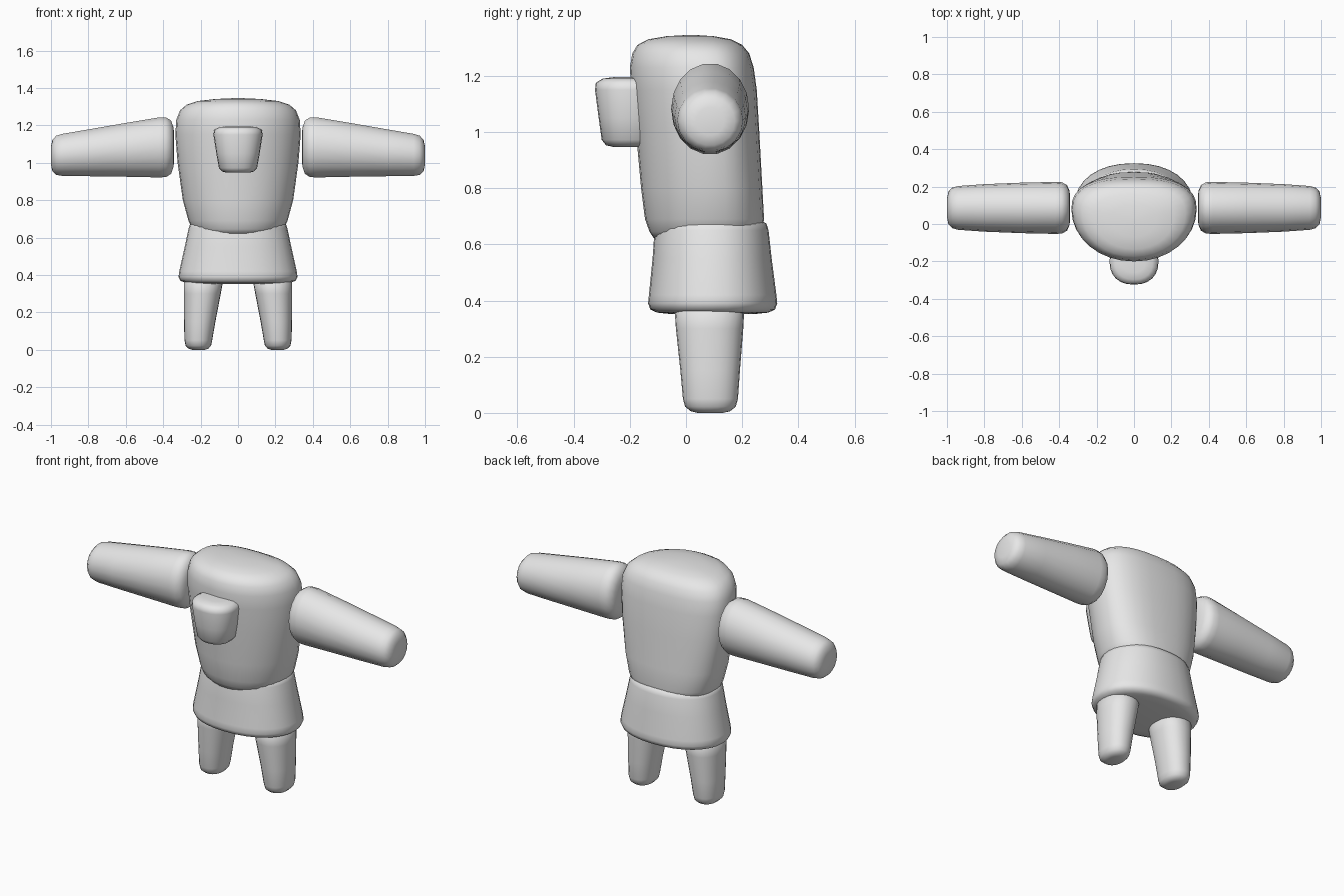
import bpy, bmesh, math

grey = bpy.data.materials.new("plain_grey")
grey.diffuse_color = (0.8, 0.8, 0.8, 1)


def spow(v, p):
    return math.copysign(abs(v) ** p, v)


def loft(name, rings, sides=32, axis="z", power=2.0, back_power=None, flip=1):
    """Skin closed rings: (height, centre u, centre v, radius u, radius v-, radius v+)."""
    bm = bmesh.new()
    loops = []
    for h, cu, cv, ru, rn, rp in rings:
        loop = []
        for i in range(sides):
            a = 2 * math.pi * i / sides
            c, s = math.cos(a), math.sin(a)
            n = back_power if back_power and s > 0 else power
            u = cu + ru * spow(c, 2 / n)
            v = cv + (rp if s > 0 else rn) * spow(s, 2 / n)
            co = (u * flip, v, h) if axis == "z" else (h * flip, u, v)
            loop.append(bm.verts.new(co))
        loops.append(loop)
    for lo, hi in zip(loops, loops[1:]):
        for i in range(sides):
            j = (i + 1) % sides
            bm.faces.new((lo[i], lo[j], hi[j], hi[i]))
    bm.faces.new(loops[0][::-1])
    bm.faces.new(loops[-1])
    bmesh.ops.recalc_face_normals(bm, faces=bm.faces)
    mesh = bpy.data.meshes.new(name)
    bm.to_mesh(mesh)
    bm.free()
    mesh.materials.append(grey)
    for p in mesh.polygons:
        p.use_smooth = True
    obj = bpy.data.objects.new(name, mesh)
    bpy.context.collection.objects.link(obj)
    return obj


# Torso: rounded front, flatter back, domed top
loft("torso", [
    (0.615, 0, 0.08, 0.17, 0.16, 0.13),
    (0.622, 0, 0.08, 0.215, 0.195, 0.165),
    (0.645, 0, 0.085, 0.245, 0.215, 0.185),
    (0.69, 0, 0.09, 0.265, 0.236, 0.188),
    (0.80, 0, 0.09, 0.295, 0.25, 0.182),
    (1.00, 0, 0.085, 0.323, 0.263, 0.176),
    (1.15, 0, 0.08, 0.335, 0.275, 0.172),
    (1.23, 0, 0.075, 0.33, 0.275, 0.166),
    (1.28, 0, 0.065, 0.31, 0.256, 0.16),
    (1.31, 0, 0.055, 0.275, 0.228, 0.145),
    (1.33, 0, 0.045, 0.215, 0.18, 0.115),
    (1.341, 0, 0.03, 0.12, 0.10, 0.07),
    (1.345, 0, 0.02, 0.03, 0.025, 0.02)], power=2.05, back_power=2.5)

# Skirt: flared, with a rounded hem
loft("skirt", [
    (0.352, 0, 0.095, 0.20, 0.15, 0.15),
    (0.357, 0, 0.095, 0.275, 0.198, 0.198),
    (0.368, 0, 0.095, 0.308, 0.222, 0.222),
    (0.39, 0, 0.095, 0.318, 0.23, 0.23),
    (0.42, 0, 0.095, 0.314, 0.227, 0.227),
    (0.55, 0, 0.093, 0.285, 0.212, 0.212),
    (0.65, 0, 0.091, 0.264, 0.203, 0.203),
    (0.675, 0, 0.09, 0.255, 0.196, 0.196),
    (0.687, 0, 0.09, 0.225, 0.172, 0.172),
    (0.69, 0, 0.09, 0.15, 0.11, 0.11)], power=2.2)

# Snout: tapered block on the chest
loft("snout", [
    (0.947, 0, -0.20, 0.06, 0.06, 0.06),
    (0.953, 0, -0.20, 0.085, 0.085, 0.085),
    (0.972, 0, -0.20, 0.102, 0.10, 0.10),
    (1.05, 0, -0.20, 0.116, 0.111, 0.111),
    (1.15, 0, -0.20, 0.131, 0.124, 0.124),
    (1.175, 0, -0.20, 0.127, 0.121, 0.121),
    (1.19, 0, -0.20, 0.10, 0.097, 0.097),
    (1.195, 0, -0.20, 0.06, 0.06, 0.06)], sides=24, power=2.3)

# Arms and legs, mirrored across x
for side, s in (("right", 1), ("left", -1)):
    loft(side + "_arm", [
        (0.341, 0.086, 1.083, 0.06, 0.07, 0.07),
        (0.345, 0.086, 1.083, 0.092, 0.108, 0.108),
        (0.358, 0.086, 1.083, 0.122, 0.145, 0.145),
        (0.385, 0.086, 1.083, 0.137, 0.162, 0.162),
        (0.42, 0.086, 1.082, 0.139, 0.163, 0.163),
        (0.60, 0.086, 1.069, 0.135, 0.146, 0.146),
        (0.80, 0.086, 1.053, 0.127, 0.127, 0.127),
        (0.94, 0.086, 1.042, 0.117, 0.114, 0.114),
        (0.972, 0.086, 1.04, 0.108, 0.106, 0.106),
        (0.992, 0.086, 1.038, 0.088, 0.086, 0.086),
        (1.0, 0.086, 1.038, 0.05, 0.05, 0.05)], sides=18, axis="x", flip=s)
    loft(side + "_leg", [
        (0.0, 0.211, 0.087, 0.035, 0.045, 0.045),
        (0.006, 0.211, 0.087, 0.053, 0.07, 0.07),
        (0.022, 0.212, 0.087, 0.068, 0.09, 0.09),
        (0.05, 0.212, 0.087, 0.074, 0.098, 0.098),
        (0.15, 0.205, 0.086, 0.084, 0.106, 0.106),
        (0.30, 0.191, 0.084, 0.099, 0.12, 0.12),
        (0.42, 0.18, 0.083, 0.11, 0.127, 0.127)], sides=24, power=2.2, flip=s)
